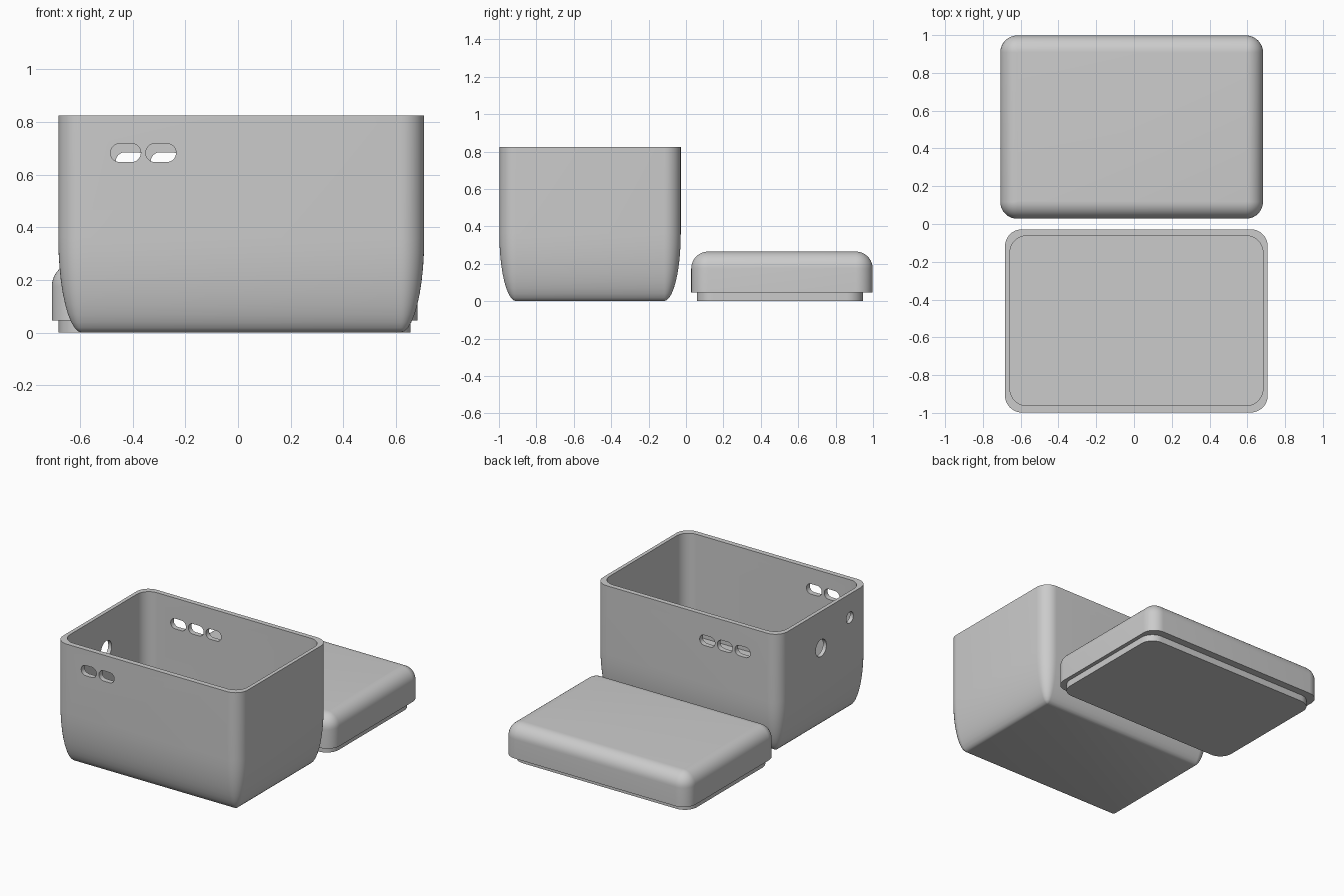
import bpy, bmesh
from math import sin, cos, pi
from mathutils import Matrix

cube = bpy.data.objects.get("Cube")
if cube:
    bpy.data.objects.remove(cube, do_unlink=True)

grey = bpy.data.materials.new("plain grey")
grey.use_nodes = True
colour = (0.6, 0.6, 0.6, 1)
grey.diffuse_color = colour
grey.node_tree.nodes["Principled BSDF"].inputs["Base Color"].default_value = colour

STEPS = 10  # segments in each rounded corner and fillet
ROUND = 0.09


def rounded_rect(x0, x1, y0, y1, r, z):
    """Closed outline of a rectangle with rounded corners."""
    r = max(r, 0.002)
    corners = [(x1 - r, y1 - r), (x0 + r, y1 - r), (x0 + r, y0 + r), (x1 - r, y0 + r)]
    points = []
    for quarter, (cx, cy) in enumerate(corners):
        for i in range(STEPS + 1):
            a = (quarter + i / STEPS) * pi / 2
            points.append((cx + r * cos(a), cy + r * sin(a), z))
    return points


def inset_rect(box, d, z):
    x0, x1, y0, y1 = box
    return rounded_rect(x0 + d, x1 - d, y0 + d, y1 - d, ROUND - d, z)


def loft(name, outlines, matrix=Matrix()):
    """Skin a stack of outlines and cap both ends."""
    bm = bmesh.new()
    rings = [[bm.verts.new(p) for p in outline] for outline in outlines]
    for low, high in zip(rings, rings[1:]):
        for i in range(len(low)):
            j = (i + 1) % len(low)
            bm.faces.new((low[i], low[j], high[j], high[i]))
    bm.faces.new(rings[0][::-1])
    bm.faces.new(rings[-1])
    bmesh.ops.remove_doubles(bm, verts=bm.verts, dist=1e-5)
    bmesh.ops.recalc_face_normals(bm, faces=bm.faces)
    bm.transform(matrix)
    mesh = bpy.data.meshes.new(name)
    bm.to_mesh(mesh)
    bm.free()
    mesh.materials.append(grey)
    ob = bpy.data.objects.new(name, mesh)
    bpy.context.collection.objects.link(ob)
    return ob


def activate(ob):
    bpy.ops.object.select_all(action='DESELECT')
    ob.select_set(True)
    bpy.context.view_layer.objects.active = ob


def cut_hole(target, location, width, height, axis):
    """Cut a round-ended hole through one wall."""
    w, h = width / 2, height / 2
    turn = Matrix.Rotation(pi / 2, 4, axis)
    cutter = loft("hole_cutter", [rounded_rect(-w, w, -h, h, h - 0.0005, z) for z in (-0.1, 0.1)],
                  Matrix.Translation(location) @ turn)
    cutter.hide_render = True
    mod = target.modifiers.new("hole", 'BOOLEAN')
    mod.operation = 'DIFFERENCE'
    mod.solver = 'EXACT'
    mod.object = cutter
    activate(target)
    bpy.ops.object.modifier_apply(modifier=mod.name)
    bpy.data.objects.remove(cutter, do_unlink=True)


# Box: curved foot, straight walls, rim, then the cavity down to its floor
body = (-0.683, 0.708, -0.998, -0.028)
top, foot, floor = 0.825, 0.36, 0.13
outlines = []
for i in range(STEPS + 1):
    a = (1 - i / STEPS) * pi / 2
    outlines.append(inset_rect(body, ROUND * (1 - cos(a)), foot * (1 - sin(a))))
outlines.append(inset_rect(body, 0, top))
for z in (top, floor):
    outlines.append(rounded_rect(-0.657, 0.683, -0.962, -0.062, ROUND, z))
box = loft("box", outlines)

# Slots in the front and back walls
for x in (-0.427, -0.293):
    cut_hole(box, (x, -0.98, 0.683), 0.115, 0.07, 'X')
for x in (-0.407, -0.274, -0.141):
    cut_hole(box, (x, -0.045, 0.65), 0.115, 0.07, 'X')

# Round holes in the side wall
cut_hole(box, (-0.67, -0.48, 0.575), 0.115, 0.115, 'Y')
cut_hole(box, (-0.67, -0.79, 0.665), 0.075, 0.075, 'Y')

# Lid: locating lip, side band, then a rounded top edge
cover = (-0.708, 0.683, 0.028, 0.998)
ledge, lid_top = 0.045, 0.265
outlines = [rounded_rect(-0.682, 0.656, 0.058, 0.947, ROUND, z) for z in (0, ledge)]
outlines.append(inset_rect(cover, 0, ledge))
for i in range(STEPS + 1):
    a = i / STEPS * pi / 2
    outlines.append(inset_rect(cover, ROUND * (1 - cos(a)), lid_top - ROUND * (1 - sin(a))))
lid = loft("lid", outlines)

for ob in (box, lid):
    activate(ob)
    bpy.ops.object.shade_smooth_by_angle(angle=pi / 6)
